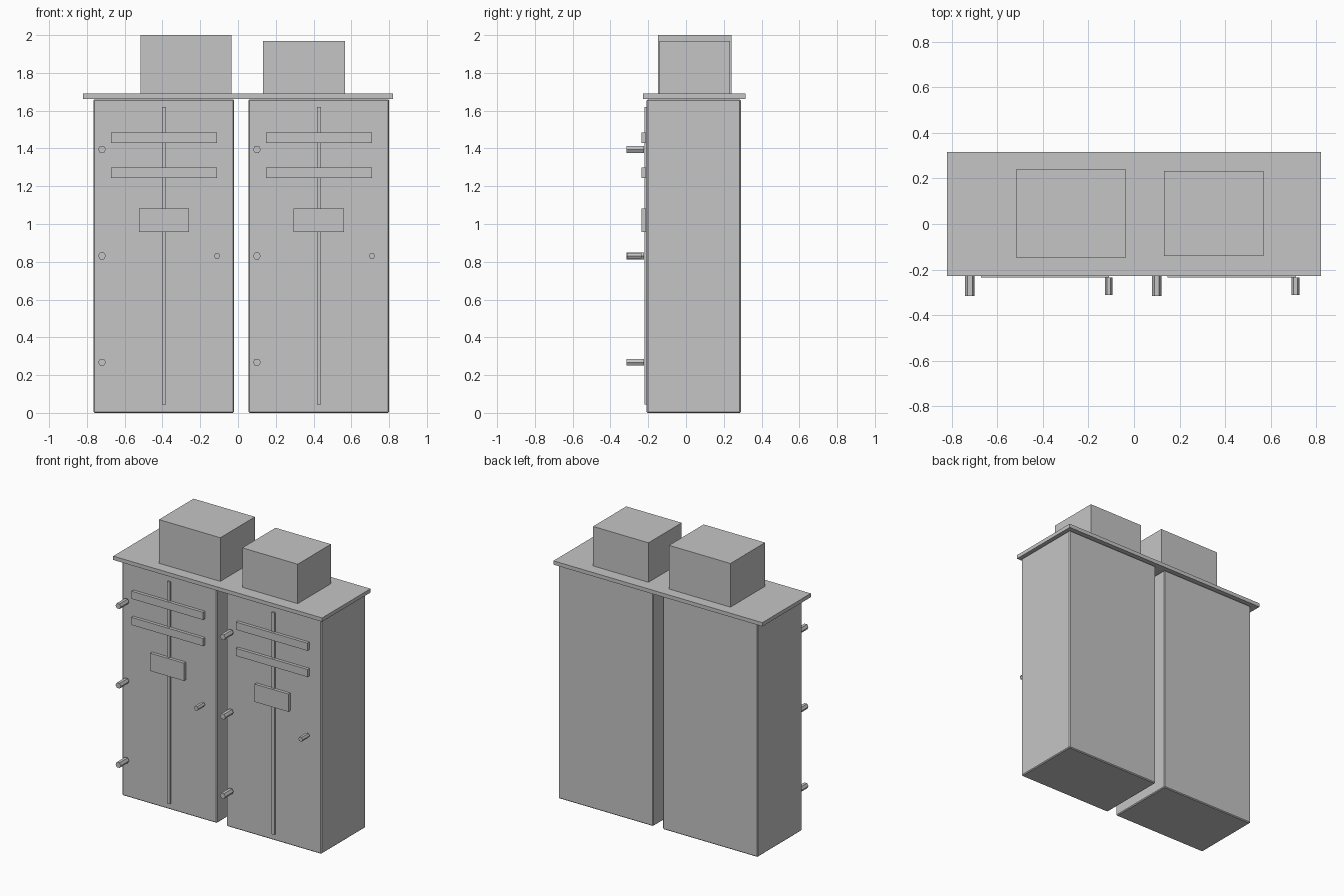
import bpy, math

if "Cube" in bpy.data.objects:
    bpy.data.objects.remove(bpy.data.objects["Cube"])

grey = bpy.data.materials.new("plain grey")
grey.diffuse_color = (0.56, 0.56, 0.56, 1)
grey.use_nodes = True
grey.node_tree.nodes["Principled BSDF"].inputs["Base Color"].default_value = grey.diffuse_color


def box(name, x, y, z, bevel=0):
    """Box from (min, max) ranges on each axis."""
    lo, hi = zip(x, y, z)
    bpy.ops.mesh.primitive_cube_add(size=1, location=[(a + b) / 2 for a, b in zip(lo, hi)])
    ob = bpy.context.object
    ob.name = name
    for v in ob.data.vertices:
        v.co = [c * (b - a) for c, a, b in zip(v.co, lo, hi)]
    ob.data.materials.append(grey)
    if bevel:
        m = ob.modifiers.new("edge bevel", 'BEVEL')
        m.width = bevel
        m.segments = 1
    return ob


def peg(name, x, z, radius, y0, y1):
    """Six-sided peg pointing forward, corners to left and right."""
    bpy.ops.mesh.primitive_cylinder_add(vertices=6, radius=radius, depth=y1 - y0,
                                        location=(x, (y0 + y1) / 2, z),
                                        rotation=(math.pi / 2, math.pi / 6, 0))
    ob = bpy.context.object
    ob.name = name
    # turn the profile so that a corner lies on the x axis
    ob.rotation_euler = (math.pi / 2, 0, 0)
    for v in ob.data.vertices:
        px, py = v.co.x, v.co.y
        v.co.x, v.co.y = py, -px
    ob.data.materials.append(grey)


# Two identical lockers side by side
for side, dx in (("left", 0.0), ("right", 0.82)):
    box(side + "_cabinet", (-0.765 + dx, -0.02 + dx), (-0.208, 0.29), (0, 1.66), 0.006)
    box(side + "_door_seam", (-0.402 + dx, -0.381 + dx), (-0.22, -0.206), (0.045, 1.62))
    for i, z in enumerate((1.457, 1.271)):
        box(f"{side}_vent_{i}", (-0.672 + dx, -0.11 + dx), (-0.235, -0.213),
            (z - 0.027, z + 0.027))
    box(side + "_name_plate", (-0.525 + dx, -0.26 + dx), (-0.235, -0.213), (0.957, 1.083))
    for i, z in enumerate((0.268, 0.831, 1.395)):
        peg(f"{side}_hinge_{i}", -0.72 + dx, z, 0.021, -0.315, -0.223)
    peg(side + "_handle", -0.111 + dx, 0.831, 0.017, -0.312, -0.235)

# Shared top board and the boxes stored on it
box("top_board", (-0.82, 0.82), (-0.228, 0.315), (1.663, 1.69))
box("large_storage_box", (-0.517, -0.035), (-0.148, 0.24), (1.69, 2.0))
box("small_storage_box", (0.132, 0.567), (-0.14, 0.232), (1.69, 1.97))
